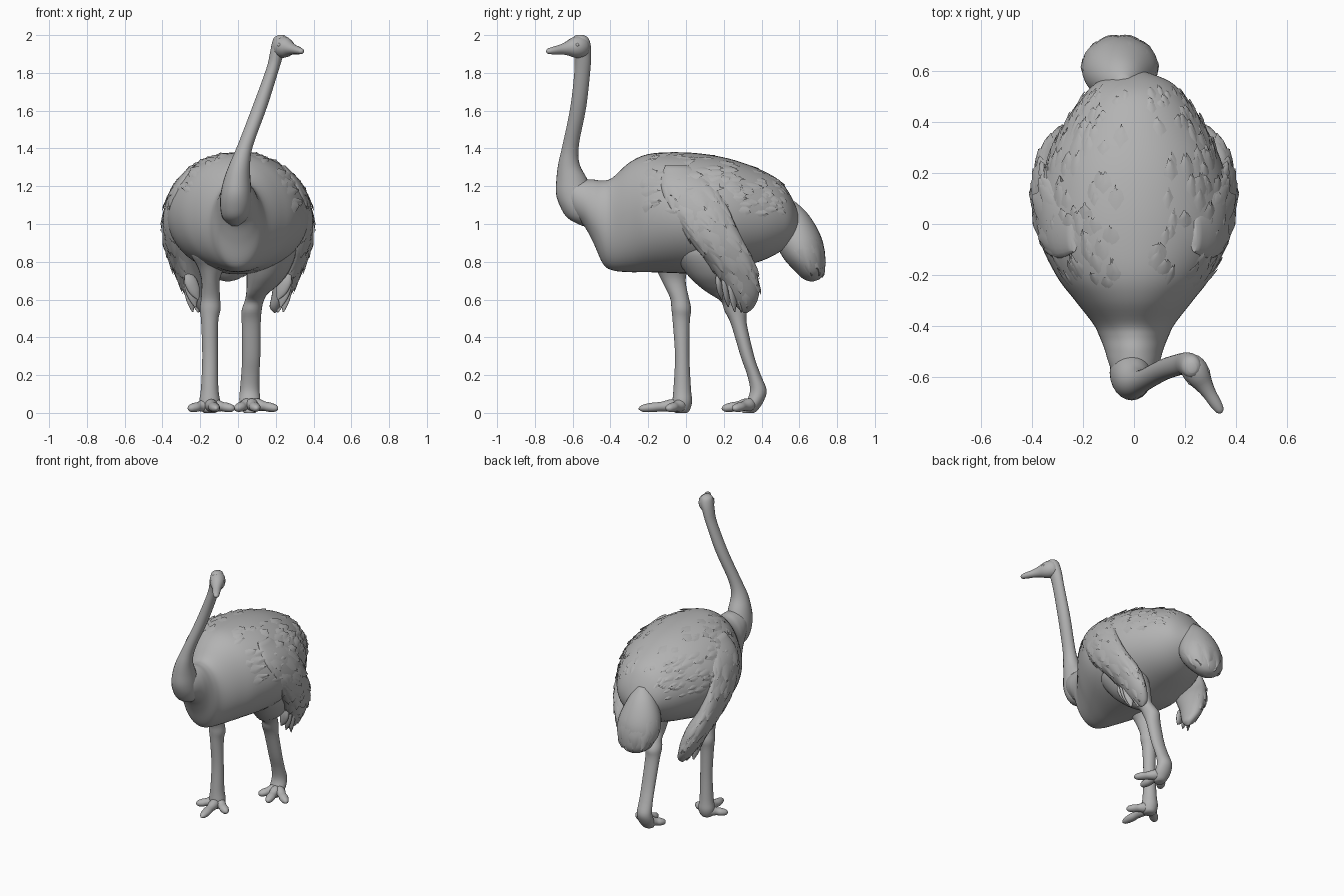
import bpy, bmesh, math, random
from mathutils import Vector, Matrix

random.seed(4)
cube = bpy.data.objects.get("Cube")
if cube:
    bpy.data.objects.remove(cube)

grey = bpy.data.materials.new("plain_grey")
grey.use_nodes = True
tone = (0.45, 0.45, 0.45, 1)
grey.diffuse_color = tone
grey.node_tree.nodes["Principled BSDF"].inputs["Base Color"].default_value = tone


def sample(rings, t):
    """Smooth in-between ring (x, y, z, rx, ry) at fractional index t."""
    last = len(rings) - 1
    t = max(0, min(last, t))
    i = min(int(t), last - 1)
    f = t - i
    a, b, c, d = (rings[max(0, min(last, k))] for k in range(i - 1, i + 3))
    return [0.5 * (2*q + (r - p)*f + (2*p - 5*q + 4*r - s)*f*f + (3*q - p - 3*r + s)*f**3)
            for p, q, r, s in zip(a, b, c, d)]


def point(rings, t, ang, lift=0.0):
    x, y, z, rx, ry = sample(rings, t)
    return Vector((x + (max(rx, .002) + lift) * math.cos(ang),
                   y + (max(ry, .002) + lift) * math.sin(ang), z))


def add_loft(bm, rings, sides=24, steps=4, mat=Matrix()):
    """Closed skin through elliptical rings."""
    loops = []
    for k in range((len(rings) - 1) * steps + 1):
        loops.append([bm.verts.new(mat @ point(rings, k / steps, math.tau * s / sides))
                      for s in range(sides)])
    for lo, hi in zip(loops, loops[1:]):
        for s in range(sides):
            n = (s + 1) % sides
            bm.faces.new((lo[s], lo[n], hi[n], hi[s]))
    bm.faces.new(loops[0][::-1])
    bm.faces.new(loops[-1])


def add_feather(bm, rings, t, ang, length, half, lift=0.012, mat=Matrix()):
    """Leaf-shaped patch that hugs a loft and rises towards its ragged tip."""
    rows = []
    for i in range(6):
        f = i / 5
        w = half * (0.55 + 0.9 * f - 1.3 * f**3)
        row = []
        for j in range(-2, 3):
            rag = random.uniform(-.12, .12) * f
            up = -0.008 + lift * f + 0.004 * (1 - abs(j) / 2)
            row.append(bm.verts.new(mat @ point(rings, t + length * (f + rag), ang + w * j / 2, up)))
        rows.append(row)
    for lo, hi in zip(rows, rows[1:]):
        for j in range(4):
            bm.faces.new((lo[j], lo[j + 1], hi[j + 1], hi[j]))


def aim(start, end):
    """Matrix placing local z along start to end, and the distance."""
    a, b = Vector(start), Vector(end)
    d = b - a
    return Matrix.Translation(a) @ d.to_track_quat('Z', 'Y').to_matrix().to_4x4(), d.length


def add_spike(bm, start, end, profile):
    """Tapered form from start to end; profile rows are (fraction, rx, ry)."""
    mat, size = aim(start, end)
    add_loft(bm, [(0, 0, f * size, rx, ry) for f, rx, ry in profile], 16, 3, mat)


def finish(bm, name, mirror=False):
    bmesh.ops.recalc_face_normals(bm, faces=bm.faces)
    mesh = bpy.data.meshes.new(name)
    bm.to_mesh(mesh)
    bm.free()
    mesh.materials.append(grey)
    ob = bpy.data.objects.new(name, mesh)
    bpy.context.collection.objects.link(ob)
    if mirror:
        ob.modifiers.new("Mirror", 'MIRROR')
    bpy.ops.object.select_all(action='DESELECT')
    ob.select_set(True)
    bpy.context.view_layer.objects.active = ob
    bpy.ops.object.shade_smooth_by_angle(angle=math.radians(50))
    return ob


# Body: rows are y, half width, top, bottom
outline = [(-.65, .03, 1.22, 1.12), (-.6, .075, 1.235, 1.05), (-.54, .1, 1.235, .99),
           (-.49, .115, 1.235, .9), (-.44, .135, 1.23, .79), (-.39, .16, 1.245, .755),
           (-.3, .23, 1.325, .745), (-.2, .305, 1.37, .745), (-.05, .372, 1.38, .74),
           (.1, .375, 1.37, .735), (.25, .34, 1.34, .765), (.4, .268, 1.285, .805),
           (.5, .2, 1.225, .855), (.56, .135, 1.14, .91), (.6, .03, 1.04, .97)]
body = [(0, -(top + bot) / 2, y, w, (top - bot) / 2) for y, w, top, bot in outline]
tip_over = Matrix.Rotation(-math.pi / 2, 4, 'X')
bm = bmesh.new()
add_loft(bm, body, 48, 5, tip_over)
finish(bm, "body")

# Back plumage, in overlapping layers
bm = bmesh.new()
for k in range(190):
    side = random.choice((-1, 1))
    ang = -math.pi / 2 + side * math.radians(random.uniform(8, 88))
    add_feather(bm, body, random.uniform(6.3, 11.8), ang, random.uniform(.5, .9),
                random.uniform(.07, .13), random.uniform(.01, .018), tip_over)
finish(bm, "back_feathers")

# Neck with its wide base
neck = [(-.015, -.52, .99, .02, .03), (-.015, -.55, 1.03, .065, .075), (-.012, -.575, 1.09, .082, .09),
        (-.01, -.59, 1.16, .082, .098), (-.004, -.605, 1.24, .07, .081), (.01, -.62, 1.32, .054, .056),
        (.04, -.61, 1.42, .041, .043), (.115, -.57, 1.62, .039, .042), (.183, -.548, 1.82, .034, .042),
        (.205, -.548, 1.9, .037, .046), (.22, -.553, 1.95, .042, .048), (.225, -.558, 1.985, .035, .04),
        (.228, -.562, 2, .016, .02)]
bm = bmesh.new()
add_loft(bm, neck)
finish(bm, "neck")

# Head and flat beak, turned to the left
bm = bmesh.new()
head_back, beak_tip = (.205, -.52, 1.945), (.342, -.738, 1.913)
add_spike(bm, head_back, beak_tip, [(0, .018, .02), (.08, .042, .05), (.22, .052, .058), (.36, .048, .052),
                                    (.5, .036, .037), (.66, .027, .026), (.84, .023, .02),
                                    (.96, .016, .014), (1, .005, .006)])
finish(bm, "head")
bm = bmesh.new()
place, _ = aim(head_back, beak_tip)
for side in (-1, 1):
    bmesh.ops.create_uvsphere(bm, u_segments=12, v_segments=8, radius=.011,
                              matrix=place @ Matrix.Translation((side * .039, .014, .09)))
finish(bm, "eyes")

# Wings: shell, layered feathers and ragged hanging tips
wing = [(.235, -.05, 1.31, .015, .06), (.295, .01, 1.21, .048, .145), (.335, .06, 1.1, .052, .155),
        (.345, .11, 1, .055, .15), (.33, .17, .9, .062, .14), (.292, .235, .8, .072, .125),
        (.255, .285, .7, .064, .1), (.228, .305, .62, .05, .08), (.2, .315, .56, .032, .045),
        (.195, .315, .53, .004, .01)]
bm = bmesh.new()
add_loft(bm, wing)
finish(bm, "wings", True)
bm = bmesh.new()
for k in range(60):
    add_feather(bm, wing, random.uniform(.4, 6.6), random.uniform(-1.5, 1.5),
                random.uniform(.9, 1.5), random.uniform(.3, .5), .015)
quill = [(0, .01, .015), (.3, .018, .035), (.7, .014, .03), (1, .003, .004)]
for k in range(6):
    y = .17 + .034 * k
    add_spike(bm, (.27, y, .74 + .01 * k), (.21 + .015 * (k % 3), y + .02, .6 - .07 * math.sin(k * .6)), quill)
finish(bm, "wing_feathers", True)

# Drooping tail plume with long folded feathers
tail = [(-.04, .54, 1.12, .03, .035), (-.05, .565, 1.06, .08, .075), (-.055, .585, .98, .122, .108),
        (-.055, .602, .9, .147, .124), (-.055, .625, .82, .145, .11), (-.055, .655, .75, .11, .078),
        (-.055, .665, .71, .06, .045), (-.055, .665, .695, .005, .005)]
bm = bmesh.new()
add_loft(bm, tail, 32)
finish(bm, "tail")
bm = bmesh.new()
for ang in (0, .7, 1.3, 1.9, 2.5, 3.1):
    add_feather(bm, tail, .8, ang, 4.6, .42, .014)
finish(bm, "tail_feathers")

# Legs: thigh, ankle joint, shank and foot pad
right_leg = [(-.14, -.08, .98, .08, .1), (-.145, -.08, .86, .11, .14), (-.143, -.075, .77, .07, .09),
             (-.145, -.065, .7, .048, .063), (-.145, -.035, .61, .05, .05), (-.147, -.025, .55, .055, .052),
             (-.15, -.025, .48, .045, .045), (-.148, -.02, .3, .041, .038), (-.15, -.02, .13, .046, .046),
             (-.15, -.02, .06, .055, .052), (-.15, -.025, .015, .045, .045), (-.15, -.025, 0, .03, .03)]
left_leg = [(.17, .08, .98, .1, .14), (.175, .1, .86, .135, .17), (.155, .15, .74, .11, .15),
            (.125, .18, .67, .08, .11), (.1, .2, .63, .057, .075), (.085, .24, .59, .05, .055),
            (.072, .262, .54, .053, .058), (.07, .28, .47, .05, .042), (.07, .325, .3, .048, .036),
            (.065, .36, .2, .048, .036), (.062, .383, .12, .052, .044), (.062, .365, .06, .055, .045),
            (.062, .34, .015, .042, .04), (.062, .33, 0, .03, .03)]
toe = [(0, .025, .025), (.25, .034, .034), (.5, .027, .025), (.7, .03, .025), (.92, .02, .018), (1, .004, .004)]
legs = {"right": (right_leg, (-.15, -.01, .045), [(-.115, -.25, .022), (-.262, -.1, .022), (-.02, -.1, .022)]),
        "left": (left_leg, (.065, .36, .05), [(.1, .19, .022), (.21, .25, .022), (-.012, .25, .022)])}
for side, (rings, heel, tips) in legs.items():
    bm = bmesh.new()
    add_loft(bm, rings)
    finish(bm, side + "_leg")
    bm = bmesh.new()
    for tip in tips:
        add_spike(bm, heel, tip, toe)
    finish(bm, side + "_toes")
